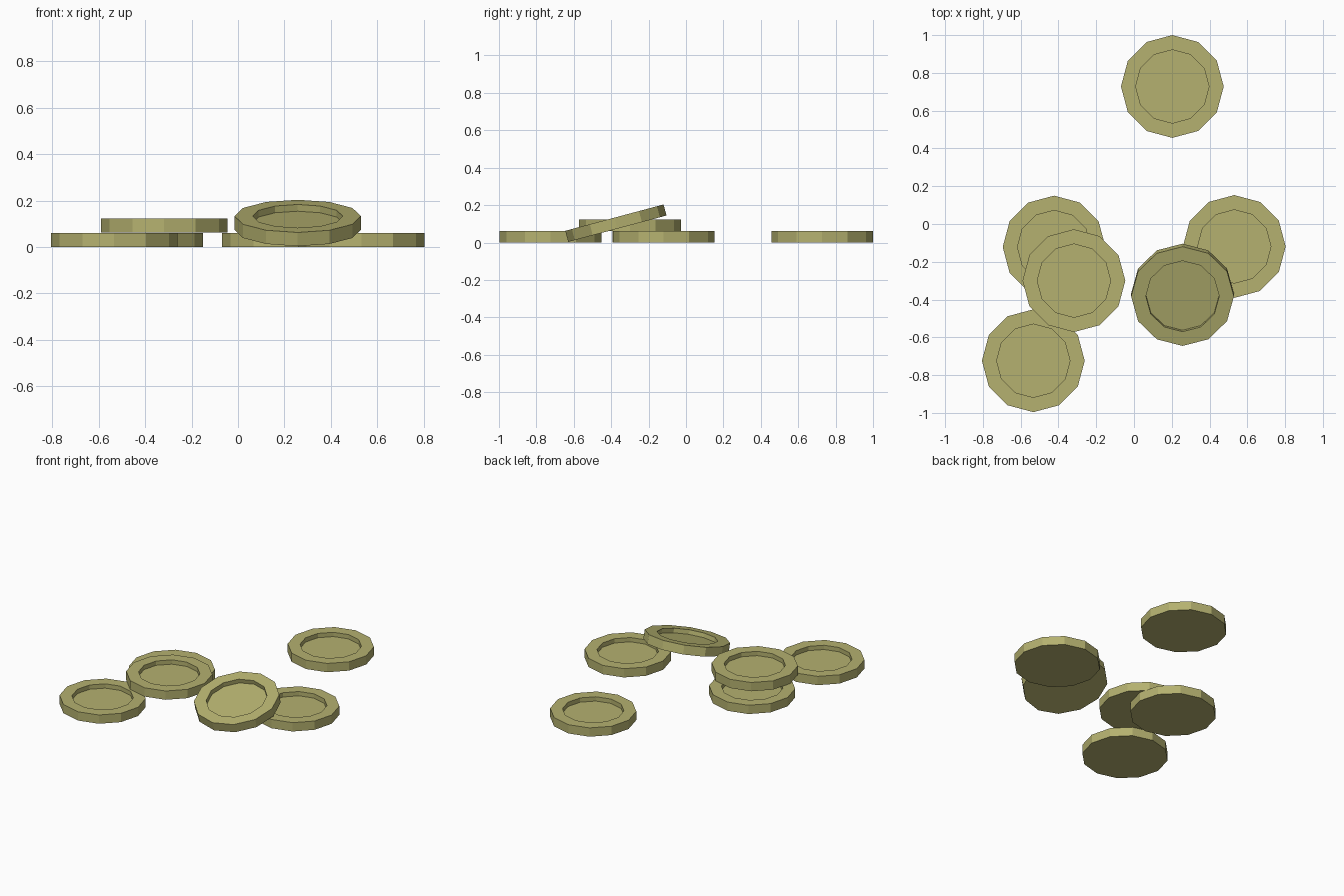
import bpy, bmesh
from math import cos, sin, tau, radians

if "Cube" in bpy.data.objects:
    bpy.data.objects.remove(bpy.data.objects["Cube"])

SIDES, R_OUT, R_IN, THICK, DEPTH = 12, 0.272, 0.194, 0.061, 0.03

mat = bpy.data.materials.new("old_gold")
mat.diffuse_color = (0.46, 0.44, 0.16, 1)
mat.use_nodes = True
mat.node_tree.nodes["Principled BSDF"].inputs["Base Color"].default_value = mat.diffuse_color


def coin_mesh():
    # 12-sided disc with a raised rim and a recessed face
    bm = bmesh.new()
    profile = [(R_OUT, 0), (R_OUT, THICK), (R_IN, THICK), (R_IN, THICK - DEPTH)]
    rings = [[bm.verts.new((r * cos(tau * i / SIDES), r * sin(tau * i / SIDES), z))
              for i in range(SIDES)] for r, z in profile]
    for low, high in zip(rings, rings[1:]):
        for i in range(SIDES):
            j = (i + 1) % SIDES
            bm.faces.new((low[i], low[j], high[j], high[i]))
    bm.faces.new(rings[0][::-1])
    bm.faces.new(rings[-1])
    mesh = bpy.data.meshes.new("coin")
    bm.to_mesh(mesh)
    bm.free()
    mesh.materials.append(mat)
    return mesh


mesh = coin_mesh()
# name, base centre, tilt about x in degrees
coins = [
    ("back_coin", (0.203, 0.728, 0), 0),
    ("left_coin", (-0.423, -0.122, 0), 0),
    ("stacked_coin", (-0.318, -0.300, 0.062), 0),
    ("front_coin", (-0.533, -0.724, 0), 0),
    ("right_coin", (0.531, -0.119, 0), 0),
    ("leaning_coin", (0.257, -0.367, 0.074), 15),
]
for name, loc, tilt in coins:
    ob = bpy.data.objects.new(name, mesh)
    ob.location = loc
    ob.rotation_euler.x = radians(tilt)
    bpy.context.collection.objects.link(ob)
